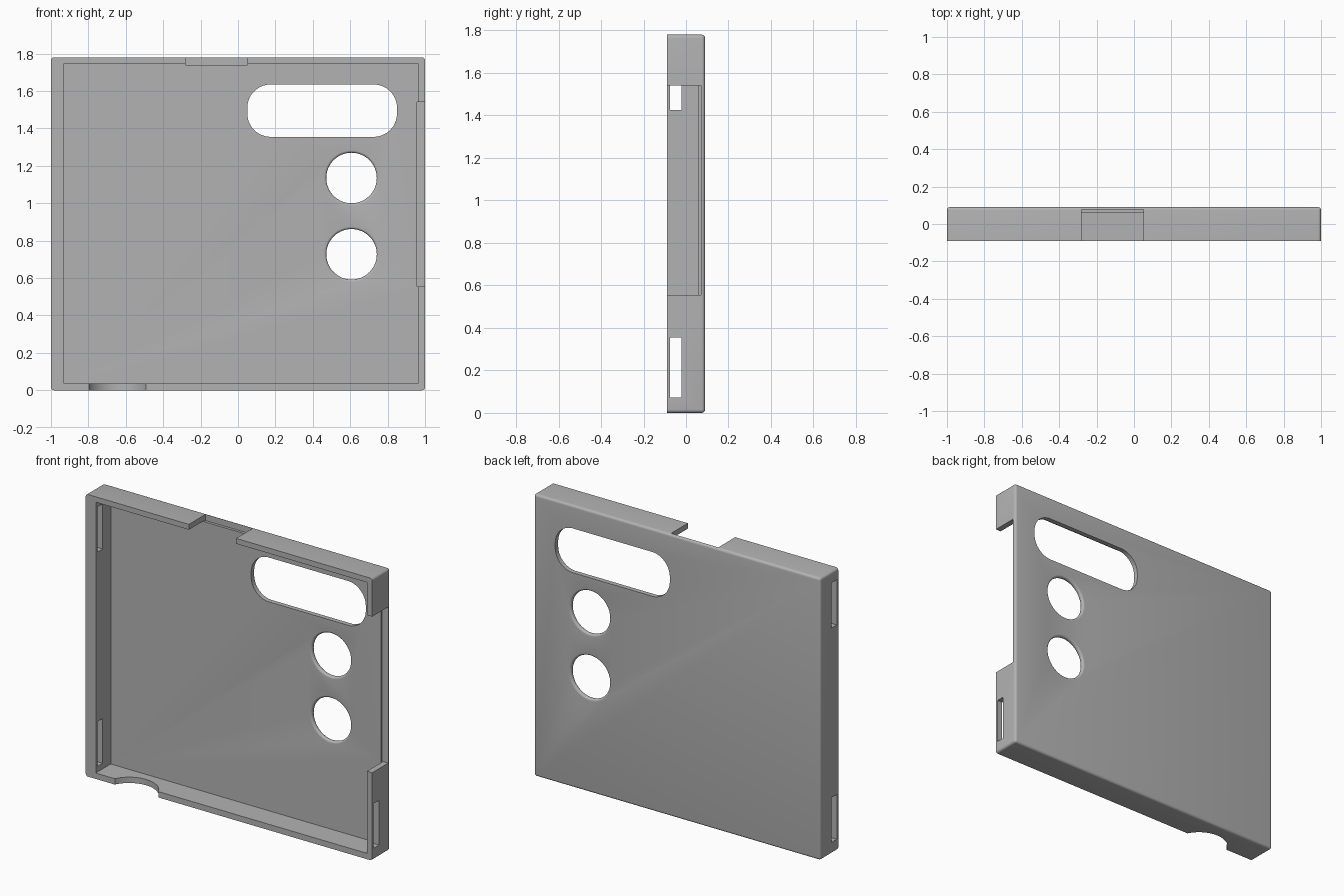
import bpy, bmesh, math

if "Cube" in bpy.data.objects:
    bpy.data.objects.remove(bpy.data.objects["Cube"], do_unlink=True)

grey = bpy.data.materials.new("plain grey")
grey.use_nodes = True
colour = (0.45, 0.45, 0.45, 1)
grey.diffuse_color = colour
grey.node_tree.nodes["Principled BSDF"].inputs["Base Color"].default_value = colour

FRONT, FLOOR, BACK, HEIGHT = -0.09, 0.06, 0.09, 1.78


def add_object(name, bm):
    bmesh.ops.recalc_face_normals(bm, faces=bm.faces)
    mesh = bpy.data.meshes.new(name)
    bm.to_mesh(mesh)
    bm.free()
    mesh.materials.append(grey)
    obj = bpy.data.objects.new(name, mesh)
    bpy.context.collection.objects.link(obj)
    return obj


def box_mesh(x, y, z):
    bm = bmesh.new()
    bmesh.ops.create_cube(bm, size=1)
    for v in bm.verts:
        v.co = [r[0] if c < 0 else r[1] for c, r in zip(v.co, (x, y, z))]
    return bm


def loft(rings):
    """Closed solid through matching rings of points."""
    bm = bmesh.new()
    loops = [[bm.verts.new(p) for p in ring] for ring in rings]
    n = len(loops[0])
    for a, b in zip(loops, loops[1:]):
        for i in range(n):
            j = (i + 1) % n
            bm.faces.new((a[i], a[j], b[j], b[i]))
    bm.faces.new(loops[0])
    bm.faces.new(loops[-1])
    return bm


def rounded_ring(cx, cz, half_w, half_h, r, y, steps=16):
    points = []
    for corner, (sx, sz) in enumerate(((1, 1), (-1, 1), (-1, -1), (1, -1))):
        for i in range(steps):
            a = (corner + (i + 0.5) / steps) * math.pi / 2
            points.append((cx + sx * (half_w - r) + r * math.cos(a), y,
                           cz + sz * (half_h - r) + r * math.sin(a)))
    return points


def circle_ring(cx, cz, r, y, n=64):
    return [(cx + r * math.cos(math.tau * i / n), y,
             cz + r * math.sin(math.tau * i / n)) for i in range(n)]


# Outer block, rounded everywhere except around its open front
bm = box_mesh((-1, 1), (FRONT, BACK), (0, HEIGHT))
soft = [e for e in bm.edges if any(v.co.y > 0 for v in e.verts)]
bmesh.ops.bevel(bm, geom=soft, offset=0.016, segments=5, profile=0.5,
                affect='EDGES')
case = add_object("tray_case", bm)

# Cavity, wall notches and side slots
boxes = {
    "cavity": ((-0.93, 0.963), (-0.2, FLOOR), (0.037, 1.746)),
    "top_notch": ((-0.28, 0.05), (-0.2, 0.077), (1.74, 2)),
    "side_notch": ((0.957, 1.2), (-0.2, 0.07), (0.555, 1.54)),
    "right_upper_slot": ((-1.2, -0.9), (-0.075, -0.022), (1.425, 1.71)),
    "lower_slots": ((-1.2, 1.2), (-0.075, -0.022), (0.073, 0.355)),
}
cutters = [add_object(n + "_cutter", box_mesh(*b)) for n, b in boxes.items()]

# Long rounded window
cutters.append(add_object("window_cutter", loft(
    [rounded_ring(0.45, 1.495, 0.4, 0.14, 0.125, y) for y in (0, 0.2)])))

# Round holes with softened rims
for label, z in (("upper", 1.135), ("lower", 0.727)):
    soft_r = 0.013
    rings = [circle_ring(0.607, z, 0.135 + soft_r, 0)]
    arc = [i * math.pi / 12 for i in range(7)]
    for a in arc:
        rings.append(circle_ring(0.607, z, 0.135 + soft_r * (1 - math.sin(a)),
                                 FLOOR + soft_r * (1 - math.cos(a))))
    for a in reversed(arc):
        rings.append(circle_ring(0.607, z, 0.135 + soft_r * (1 - math.sin(a)),
                                 BACK - soft_r * (1 - math.cos(a))))
    rings.append(circle_ring(0.607, z, 0.135 + soft_r, 0.2))
    cutters.append(add_object(label + "_hole_cutter", loft(rings)))

# Finger scoop in the bottom wall
scoop = [[(-0.645 + 0.17 * math.cos(math.tau * i / 64),
           -0.165 + 0.17 * math.sin(math.tau * i / 64), z) for i in range(64)]
         for z in (-0.1, 0.1)]
cutters.append(add_object("scoop_cutter", loft(scoop)))

bpy.ops.object.select_all(action='DESELECT')
bpy.context.view_layer.objects.active = case
case.select_set(True)
for cutter in cutters:
    cutter.hide_render = True
    mod = case.modifiers.new(cutter.name, 'BOOLEAN')
    mod.operation = 'DIFFERENCE'
    mod.solver = 'EXACT'
    mod.object = cutter
    bpy.ops.object.modifier_apply(modifier=mod.name)
    bpy.data.objects.remove(cutter, do_unlink=True)

bpy.ops.object.shade_smooth_by_angle(angle=math.radians(32))
